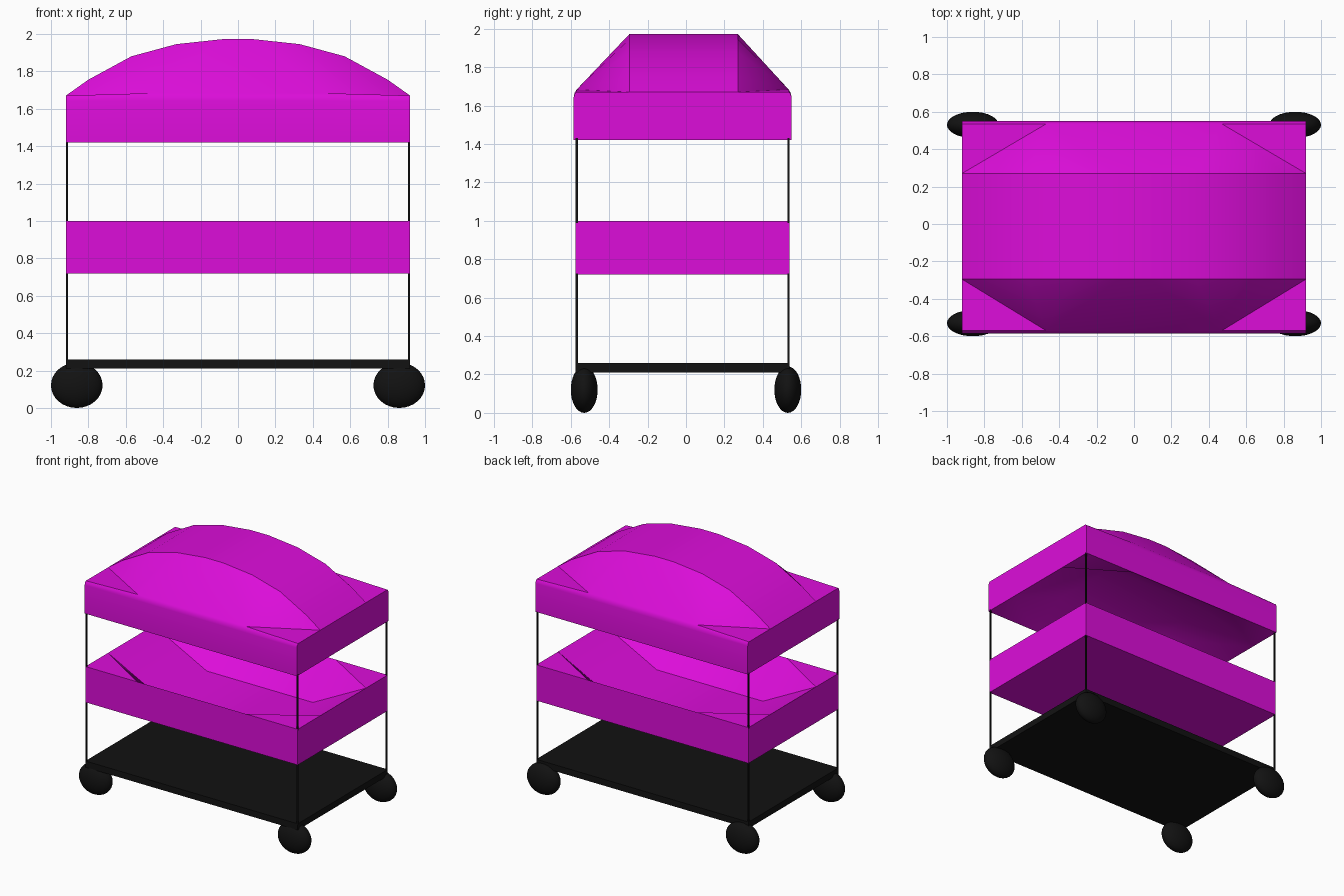
import bpy, bmesh, math

if "Cube" in bpy.data.objects:
    bpy.data.objects.remove(bpy.data.objects["Cube"])

W = 0.92            # half width of the cart
AX = 0.47           # where the corner triangles meet the long edges
SY = (-0.295, 0.27)  # where they meet the short edges


def material(name, col):
    m = bpy.data.materials.new(name)
    m.diffuse_color = (*col, 1)
    m.use_nodes = True
    m.node_tree.nodes["Principled BSDF"].inputs["Base Color"].default_value = m.diffuse_color
    return m


magenta = material("magenta", (0.72, 0.004, 0.70))
black = material("black", (0.006, 0.006, 0.006))


def finish(bm, name, mat, angle=30):
    bmesh.ops.recalc_face_normals(bm, faces=bm.faces[:])
    me = bpy.data.meshes.new(name)
    bm.to_mesh(me)
    bm.free()
    ob = bpy.data.objects.new(name, me)
    bpy.context.collection.objects.link(ob)
    me.materials.append(mat)
    bpy.ops.object.select_all(action='DESELECT')
    ob.select_set(True)
    bpy.context.view_layer.objects.active = ob
    bpy.ops.object.shade_smooth_by_angle(angle=math.radians(angle))
    return ob


def ring(bm, y0, y1, z, bump=0.0):
    """12 rim points: each corner followed by two points on the next side"""
    a, b = SY
    pts = [(-W, y0), (-AX, y0), (AX, y0), (W, y0), (W, a), (W, b),
           (W, y1), (AX, y1), (-AX, y1), (-W, y1), (-W, b), (-W, a)]
    return [bm.verts.new((x, y, z + (bump if i in (1, 2, 7, 8) else 0)))
            for i, (x, y) in enumerate(pts)]


def bridge(bm, r, s):
    for i in range(12):
        j = (i + 1) % 12
        bm.faces.new((r[i], r[j], s[j], s[i]))


def basin(bm, r, z):
    """Eight-sided recess running from the rim to a flat rectangle"""
    a, b = SY
    f = [bm.verts.new((x, y, z)) for x, y in
         ((-0.46, a), (0.46, a), (0.46, b), (-0.46, b))]
    for k in range(4):
        p, c, n, m = r[3 * k - 1], r[3 * k], r[3 * k + 1], r[3 * k + 2]
        bm.faces.new((p, c, n))
        bm.faces.new((p, n, f[k]))
        bm.faces.new((n, m, f[(k + 1) % 4], f[k]))
    bm.faces.new(f)


def box(name, x0, x1, y0, y1, z0, z1, mat):
    bm = bmesh.new()
    bmesh.ops.create_cube(bm, size=1)
    for v in bm.verts:
        v.co = ((x0 + x1) / 2 + v.co.x * (x1 - x0),
                (y0 + y1) / 2 + v.co.y * (y1 - y0),
                (z0 + z1) / 2 + v.co.z * (z1 - z0))
    return finish(bm, name, mat)


# Middle tray with a recessed top
bm = bmesh.new()
low, high = ring(bm, -0.575, 0.54, 0.72), ring(bm, -0.575, 0.54, 1.0)
bm.faces.new(low)
bridge(bm, low, high)
basin(bm, high, 0.765)
finish(bm, "middle_tray", magenta)

# Lid: recessed underside, slightly rounded long rims, arched roof
bm = bmesh.new()
rings = [ring(bm, -0.585, 0.55, 1.42), ring(bm, -0.585, 0.55, 1.642),
         ring(bm, -0.58, 0.545, 1.66, 0.006), ring(bm, -0.57, 0.535, 1.67, 0.013)]
for r, s in zip(rings, rings[1:]):
    bridge(bm, r, s)
basin(bm, rings[0], 1.58)
top = rings[-1]
half = [(0.80, 1.755), (0.57, 1.88), (0.33, 1.945), (0.08, 1.972)]
prof = [(-x, z) for x, z in half] + half[::-1]
arcs = []
for y, l, r in ((SY[0], 11, 4), (SY[1], 10, 5)):
    arcs.append([top[l]] + [bm.verts.new((x, y, z)) for x, z in prof] + [top[r]])
for arc, cl, al, ar, cr in ((arcs[0], 0, 1, 2, 3), (arcs[1], 9, 8, 7, 6)):
    bm.faces.new((arc[0], top[cl], top[al]))
    bm.faces.new((arc[-1], top[cr], top[ar]))
    for i in range(4):
        bm.faces.new((arc[i], top[al], arc[i + 1]))
        bm.faces.new((arc[-1 - i], top[ar], arc[-2 - i]))
    bm.faces.new((top[al], top[ar], arc[5], arc[4]))
for i in range(len(arcs[0]) - 1):
    bm.faces.new((arcs[0][i], arcs[0][i + 1], arcs[1][i + 1], arcs[1][i]))
finish(bm, "arched_lid", magenta, 35)

# Base plate
box("base_plate", -W, W, -0.575, 0.54, 0.21, 0.26, black)

# Corner posts and flattened wheels
for sx, side in ((-1, "left"), (1, "right")):
    for y, wy, end in ((-0.569, -0.53, "front"), (0.534, 0.53, "back")):
        px, t = sx * (W - 0.005), 0.0055
        for z0, z1, part in ((0.25, 0.725, "lower"), (0.99, 1.43, "upper")):
            box(f"{end}_{side}_{part}_post", px - t, px + t, y - t, y + t, z0, z1, black)
        bm = bmesh.new()
        bmesh.ops.create_uvsphere(bm, u_segments=32, v_segments=16, radius=1)
        for v in bm.verts:
            v.co = (sx * 0.862 + v.co.x * 0.138, wy + v.co.y * 0.07, 0.121 + v.co.z * 0.121)
        finish(bm, f"{end}_{side}_wheel", black)
